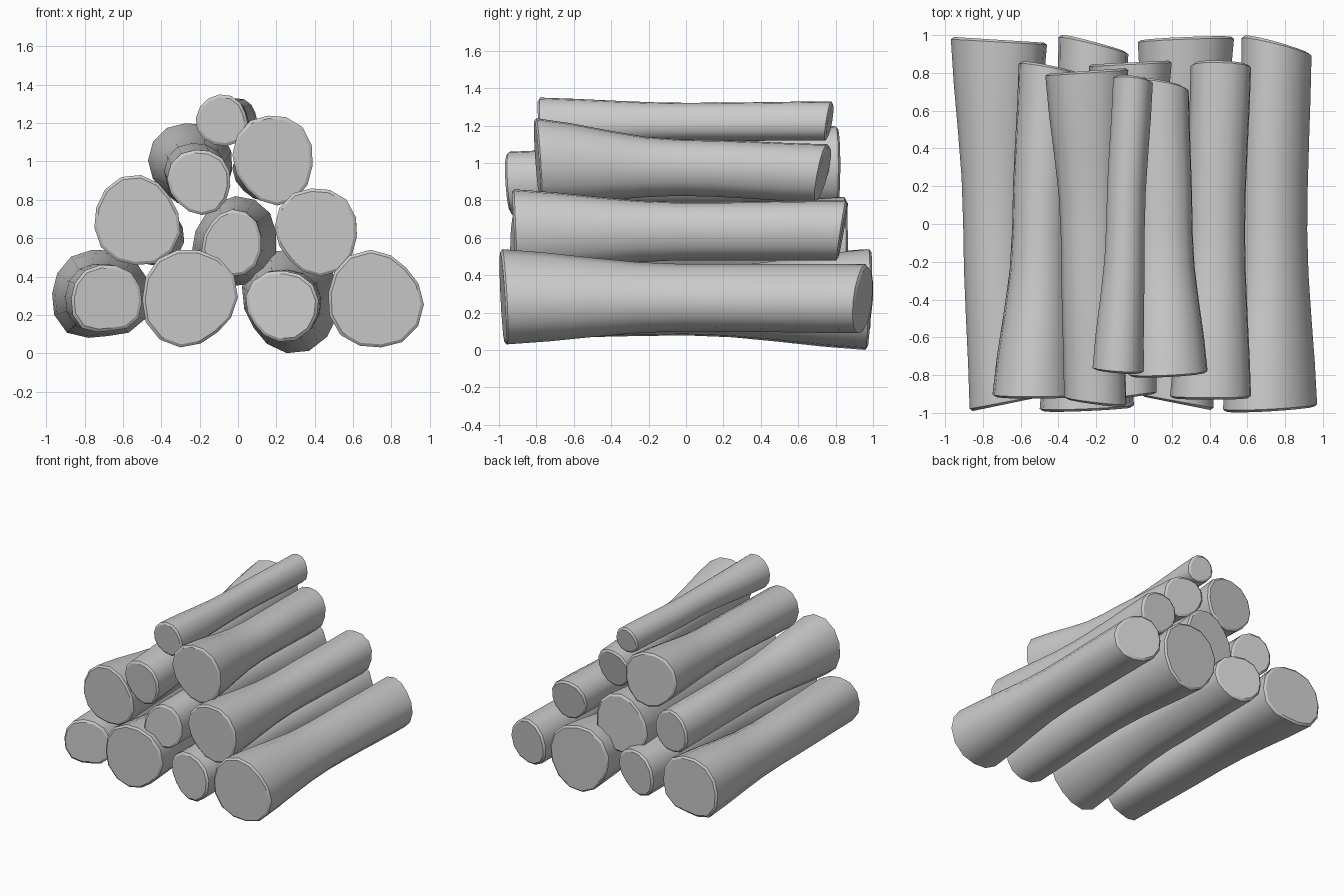
import bpy, bmesh
from math import sin, cos, radians, pi

if "Cube" in bpy.data.objects:
    bpy.data.objects.remove(bpy.data.objects["Cube"])

# slightly irregular trunk outline, flattest at index 0
OUTLINE = [0.86, 0.91, 0.98, 1, 0.98, 0.97, 0.99, 1, 0.98, 0.97, 1, 1, 0.98, 0.91]
SEGMENTS = 8
BEVEL = 0.016


def section(flat_deg, power):
    """Unit cross-section with its flat side turned to an angle, fitted to -1..1."""
    n = len(OUTLINE)
    pts = []
    for i, r in enumerate(OUTLINE):
        a = radians(flat_deg) + 2 * pi * i / n
        c, s = cos(a), sin(a)
        r *= (abs(c) ** power + abs(s) ** power) ** (-1 / power)   # power > 2: squarer
        pts.append((r * c, r * s))
    lo = [min(p[k] for p in pts) for k in (0, 1)]
    hi = [max(p[k] for p in pts) for k in (0, 1)]
    return [tuple(2 * (p[k] - lo[k]) / (hi[k] - lo[k]) - 1 for k in (0, 1)) for p in pts]


def log(name, front, back, y_ends, flat, front_tilt, back_tilt, power=2.1, waist_dx=0):
    """front/back = (x min, x max, z min, z max); the trunk narrows to a waist."""
    def to_ring(b):
        return ((b[0] + b[1]) / 2, (b[2] + b[3]) / 2, (b[1] - b[0]) / 2, (b[3] - b[2]) / 2)
    f, b = to_ring(front), to_ring(back)
    m = ((f[0] + b[0]) / 2 + waist_dx, (f[1] + b[1]) / 2,
         0.97 * min(f[2], b[2]), 0.97 * min(f[3], b[3]))
    shape = section(flat, power)
    y0, y1 = y_ends
    # (position along trunk, inset): chamfered rims at both ends
    steps = [(0, BEVEL)] + [(max(0.006, min(0.994, i / SEGMENTS)), 0)
                            for i in range(SEGMENTS + 1)] + [(1, BEVEL)]
    bm = bmesh.new()
    rings = []
    for t, inset in steps:
        # ease from end to waist, mixed with a straight taper
        s = abs(2 * t - 1)
        s = 0.7 * s * s * (3 - 2 * s) + 0.3 * s * s
        end = f if t < 0.5 else b
        cx, cz, rx, rz = (m[k] + (end[k] - m[k]) * s for k in range(4))
        ring = []
        for u, v in shape:
            tilt = ((1 - t) * (front_tilt[0] * u + front_tilt[1] * v)
                    + t * (back_tilt[0] * u + back_tilt[1] * v))
            ring.append(bm.verts.new((cx + (rx - inset) * u,
                                      y0 + (y1 - y0) * t + tilt,
                                      cz + (rz - inset) * v)))
        rings.append(ring)
    n = len(shape)
    for a, c in zip(rings, rings[1:]):
        for i in range(n):
            j = (i + 1) % n
            bm.faces.new((a[i], a[j], c[j], c[i]))
    bm.faces.new(rings[0])
    bm.faces.new(rings[-1])
    bmesh.ops.recalc_face_normals(bm, faces=bm.faces)
    mesh = bpy.data.meshes.new(name)
    bm.to_mesh(mesh)
    bm.free()
    obj = bpy.data.objects.new(name, mesh)
    bpy.context.collection.objects.link(obj)
    bpy.ops.object.select_all(action='DESELECT')
    obj.select_set(True)
    bpy.context.view_layer.objects.active = obj
    bpy.ops.object.shade_smooth_by_angle(angle=radians(40))
    # flat sawn ends
    for p in mesh.polygons:
        if len(p.vertices) > 4:
            p.use_smooth = False


# bottom row
log("bottom_log_far_left", (-0.87, -0.5, 0.11, 0.46), (-0.97, -0.46, 0.08, 0.54),
    (-0.955, 0.975), -80, (0.035, 0), (-0.015, 0), 2.5, -0.025)
log("bottom_log_left", (-0.5, 0.0, 0.03, 0.54), (-0.4, -0.03, 0.1, 0.46),
    (-0.98, 0.955), -50, (0.01, -0.01), (-0.045, 0.01))
log("bottom_log_right", (0.04, 0.42, 0.06, 0.43), (0.02, 0.53, 0.0, 0.54),
    (-0.95, 0.98), 215, (-0.035, 0), (0.01, 0.01))
log("bottom_log_far_right", (0.47, 0.97, 0.03, 0.54), (0.57, 0.94, 0.09, 0.46),
    (-0.98, 0.95), 45, (0.012, -0.012), (-0.045, 0.015))

# second row
log("second_log_left", (-0.75, -0.3, 0.46, 0.93), (-0.61, -0.28, 0.46, 0.8),
    (-0.915, 0.83), 35, (0, -0.01), (-0.03, 0.01))
log("second_log_middle", (-0.19, 0.12, 0.4, 0.75), (-0.24, 0.2, 0.35, 0.82),
    (-0.92, 0.855), 140, (0.02, 0), (0.01, 0))
log("second_log_right", (0.19, 0.62, 0.4, 0.86), (0.3, 0.62, 0.48, 0.8),
    (-0.92, 0.84), 225, (0, -0.01), (-0.005, 0.025))

# third row
log("third_log_left", (-0.37, -0.04, 0.72, 1.06), (-0.47, -0.03, 0.76, 1.2),
    (-0.945, 0.81), 225, (-0.02, -0.01), (0.015, 0))
log("third_log_right", (-0.03, 0.39, 0.77, 1.24), (-0.03, 0.29, 0.79, 1.1),
    (-0.795, 0.735), 225, (0.01, -0.015), (-0.025, 0.03))

# top log
log("top_log", (-0.22, 0.05, 1.08, 1.35), (-0.11, 0.1, 1.12, 1.33),
    (-0.78, 0.77), 20, (-0.01, -0.01), (-0.012, 0.015))
